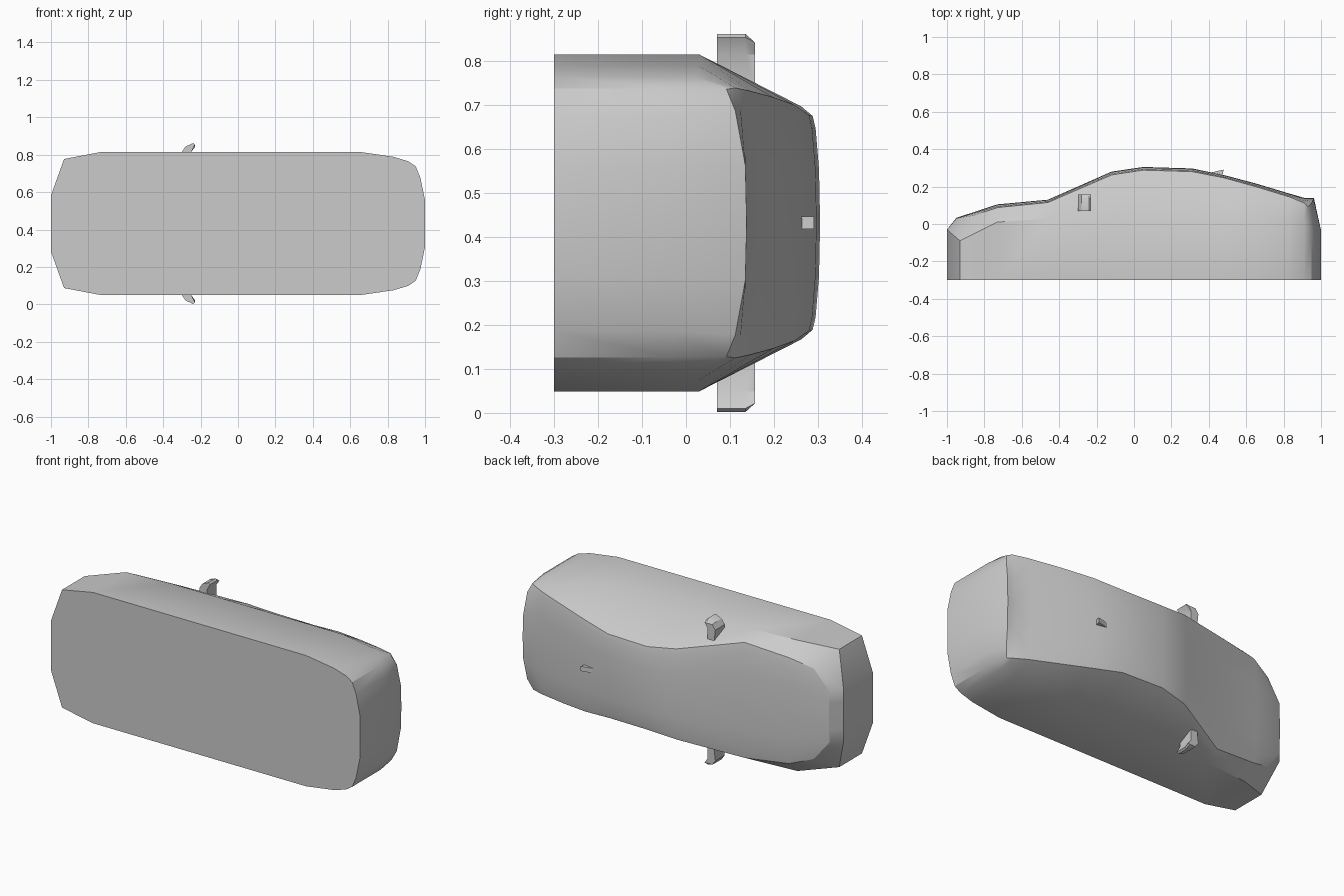
import bpy, bmesh, math

cube = bpy.data.objects.get("Cube")
if cube:
    bpy.data.objects.remove(cube)

MID = 0.432      # height of the symmetry plane
FLOOR = -0.3     # y of the flat underside

paint = bpy.data.materials.new("light_grey")
paint.use_nodes = True
grey = (0.6, 0.6, 0.6, 1)
paint.diffuse_color = grey
paint.node_tree.nodes["Principled BSDF"].inputs["Base Color"].default_value = grey


def finish(name, bm, angle, mirrored=True):
    """Turn a bmesh into a shaded object, mirrored across the middle plane."""
    bmesh.ops.remove_doubles(bm, verts=bm.verts, dist=0.0005)
    bmesh.ops.recalc_face_normals(bm, faces=bm.faces)
    mesh = bpy.data.meshes.new(name)
    bm.to_mesh(mesh)
    bm.free()
    mesh.materials.append(paint)
    obj = bpy.data.objects.new(name, mesh)
    bpy.context.collection.objects.link(obj)
    obj.location.z = MID
    if mirrored:
        mod = obj.modifiers.new("mirror", 'MIRROR')
        mod.use_axis = (False, False, True)
        mod.merge_threshold = 0.0005
    bpy.ops.object.select_all(action='DESELECT')
    obj.select_set(True)
    bpy.context.view_layer.objects.active = obj
    bpy.ops.object.shade_smooth_by_angle(angle=math.radians(angle))
    return obj


def bridge(bm, rows):
    """Quads between neighbouring rows of vertices."""
    for a, b in zip(rows, rows[1:]):
        for i in range(len(a) - 1):
            bm.faces.new((a[i], a[i + 1], b[i + 1], b[i]))


def crown(x, edge_w, edge_y, top_y):
    """Roof points from the side rail to the centre line."""
    rise = top_y - edge_y
    return [(x, edge_y + rise * up, edge_w * out)
            for out, up in ((1, 0), (.88, .4), (.5, .85), (0, 1))]


# Stations: x, shoulder half width, shoulder y, rail half width, rail y, centre y
STATIONS = [
    (-.73, .383, .01, .31, .088, .105),
    (-.46, .383, .03, .338, .115, .13),
    (-.12, .383, .03, .265, .262, .28),
    (.05, .383, .03, .243, .288, .305),
    (.31, .383, .03, .245, .28, .297),
    (.48, .383, .03, .268, .247, .262),
    (.65, .383, .03, .285, .2, .217),
    (.83, .357, .03, .3, .145, .163),
    (.91, .333, .02, .307, .112, .14),
]
# Outlines of the hood lip, nose, tail and rear deck lip
hood_lip = [(-.86, .045, .265), (-.95, .03, .15), (-.95, .032, .08), (-.95, .033, 0)]
nose = [(-.93, -.09, .345), (-1, -.03, .15), (-1, -.03, .08), (-1, -.03, 0)]
tail = [(.95, -.035, .306), (.975, -.035, .245), (1, -.035, .125), (1, -.035, 0)]
deck_lip = [(.93, .092, .304), (.95, .112, .255), (.96, .135, .13), (.962, .138, 0)]


def drop(p):
    return (p[0], FLOOR, p[2])


# Body shell: bottom edge, shoulder, then crown at each station
sections = [[drop(nose[0]), nose[0]] + hood_lip]
for x, w, y, rail_w, rail_y, top_y in STATIONS:
    sections.append([(x, FLOOR, w), (x, y, w)] + crown(x, rail_w, rail_y, top_y))
sections.append([drop(tail[0]), tail[0]] + deck_lip)

bm = bmesh.new()
rows = [[bm.verts.new(p) for p in s] for s in sections]
bridge(bm, rows)
ends = []
for row, outline in ((rows[0], nose), (rows[-1], tail)):
    belt = [row[1]] + [bm.verts.new(p) for p in outline[1:]]
    base = [row[0]] + [bm.verts.new(drop(p)) for p in outline[1:]]
    bridge(bm, [row[2:], belt, base])
    ends.append(base)
# Flat underside
bm.faces.new(ends[0][::-1] + [r[0] for r in rows[1:-1]] + ends[1])
finish("car_body", bm, 30)

# Side mirrors: plan outline swept along y, with a narrowed upper end
outline = [(-.25, .3), (-.29, .3), (-.3, .383), (-.28, .412), (-.24, .43), (-.23, .422), (-.25, .383)]
bm = bmesh.new()
rings = []
for y, reach in ((.07, .43), (.135, .43), (.157, .41)):
    rings.append([bm.verts.new((x, y, min(w, reach))) for x, w in outline])
bridge(bm, [r + r[:1] for r in rings])
bm.faces.new(rings[0])
bm.faces.new(rings[-1])
finish("side_mirrors", bm, 30)

# Small roof antenna fin
bm = bmesh.new()
sides = [[bm.verts.new((x, y, z)) for x, y in ((.41, .275), (.48, .291), (.47, .25), (.42, .25))]
         for z in (-.014, .014)]
bridge(bm, [s + s[:1] for s in sides])
for s in sides:
    bm.faces.new(s)
finish("roof_antenna", bm, 20, mirrored=False)
